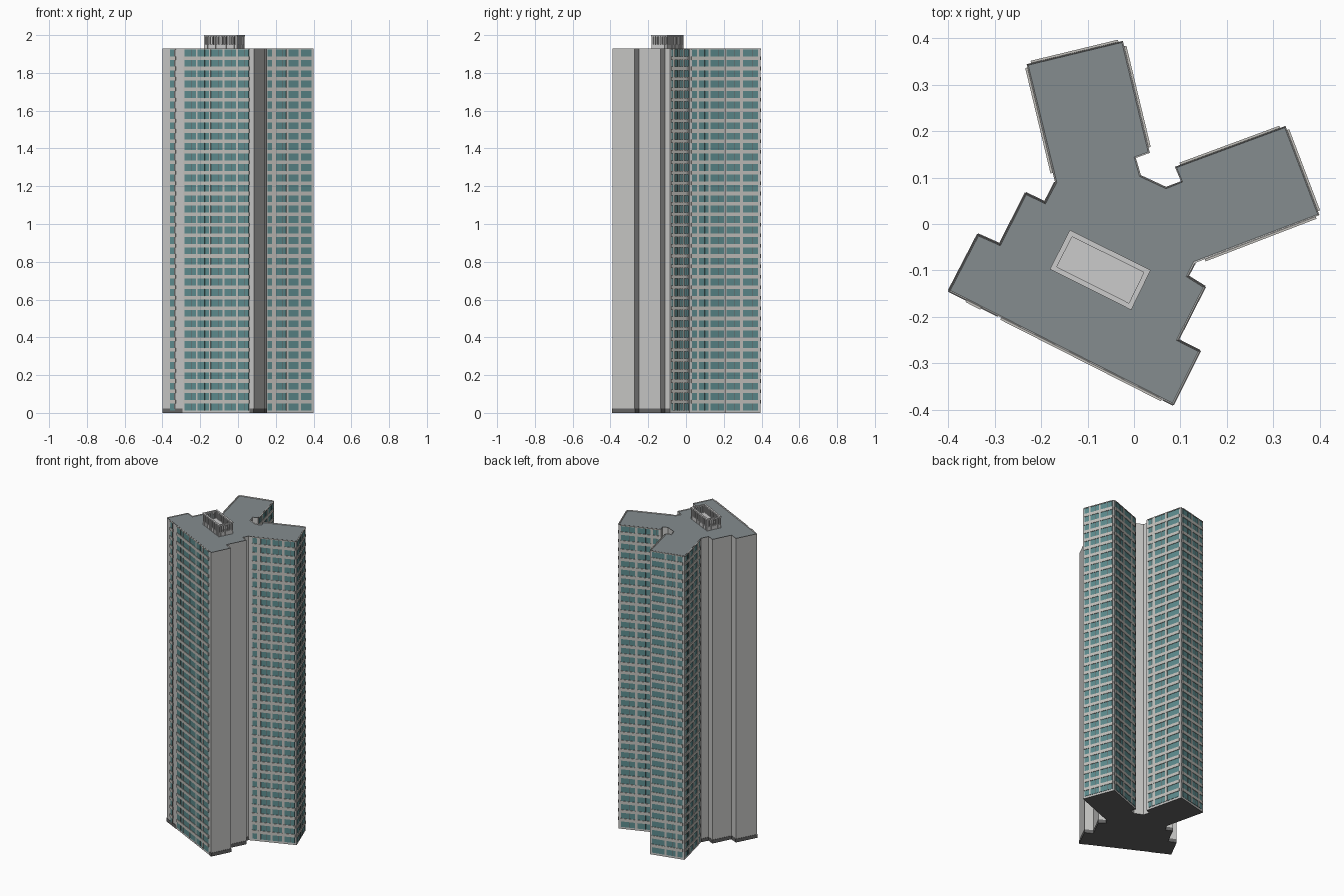
import bpy, bmesh
from mathutils import Vector, Matrix

if "Cube" in bpy.data.objects:
    bpy.data.objects.remove(bpy.data.objects["Cube"])

TOP = 1.93          # roof height
ROWS = 35           # storeys
PITCH = TOP / ROWS

# Clockwise footprint of the three-winged tower
PLAN = [(-.231, .344), (-.024, .394), (.034, .153), (.004, .142), (.015, .105), (.069, .08),
        (.101, .092), (.088, .123), (.326, .211), (.399, .019), (.131, -.084), (.116, -.112),
        (.153, -.135), (.095, -.249), (.142, -.273), (.084, -.389), (-.399, -.144),
        (-.336, -.022), (-.289, -.043), (-.233, .067), (-.192, .047), (-.170, .090)]
N = len(PLAN)


def material(name, rgb):
    m = bpy.data.materials.new(name)
    m.diffuse_color = (*rgb, 1)
    m.use_nodes = True
    m.node_tree.nodes["Principled BSDF"].inputs["Base Color"].default_value = m.diffuse_color
    return m


WALL = material("wall grey", (.57, .57, .56))
BAND = material("warm band grey", (.54, .53, .50))
ROOF = material("roof grey", (.235, .265, .275))
GLASS = material("teal glass", (.11, .26, .27))
DARK = material("dark grey", (.13, .13, .13))
LIGHT = material("light grey", (.6, .6, .6))


def finish(bm, name, mats):
    me = bpy.data.meshes.new(name)
    bm.to_mesh(me)
    bm.free()
    for m in mats:
        me.materials.append(m)
    ob = bpy.data.objects.new(name, me)
    bpy.context.collection.objects.link(ob)
    return ob


def box(bm, origin, along, out, s, d, z):
    """Box spanning s along a direction, d outward and z upward."""
    m = Matrix(((along.x, out.x, 0, origin.x + along.x * sum(s) / 2 + out.x * sum(d) / 2),
                (along.y, out.y, 0, origin.y + along.y * sum(s) / 2 + out.y * sum(d) / 2),
                (0, 0, 1, sum(z) / 2), (0, 0, 0, 1)))
    size = Matrix.Diagonal((s[1] - s[0], d[1] - d[0], z[1] - z[0], 1))
    geo = bmesh.ops.create_cube(bm, size=1, matrix=m @ size)
    if m.determinant() < 0:
        bmesh.ops.reverse_faces(bm, faces=list({f for v in geo['verts'] for f in v.link_faces}))


def wall(i):
    a, b = Vector(PLAN[i]), Vector(PLAN[(i + 1) % N])
    along = (b - a).normalized()
    return a, along, Vector((-along.y, along.x)), (b - a).length


# Tower body with a slim parapet around the sunken roof
bm = bmesh.new()
base = bm.faces.new([bm.verts.new((x, y, 0)) for x, y in PLAN])
ext = bmesh.ops.extrude_face_region(bm, geom=[base], use_keep_orig=True)
bmesh.ops.translate(bm, vec=(0, 0, TOP), verts=[g for g in ext['geom'] if isinstance(g, bmesh.types.BMVert)])
bmesh.ops.recalc_face_normals(bm, faces=bm.faces)
top = next(f for f in bm.faces if f.normal.z > .9)
bmesh.ops.inset_region(bm, faces=[top], thickness=.004, depth=0)
bmesh.ops.translate(bm, vec=(0, 0, -.004), verts=list(top.verts))
top.material_index = 1
for f in bm.faces:
    if f.normal.z < -.9:
        f.material_index = 2
finish(bm, "tower_body", [WALL, ROOF, DARK])

# Window columns as fractions of each wall, measured from its inner end
SIDE = [(.09, .18), (.26, .46), (.50, .70), (.75, .96)]
NOTCH = [(.06, .19), (.25, .55), (.61, .94)]
END = [(.06, .2), (.25, .52), (.57, .94)]
FRONT = [(.085, .14), (.24, .37), (.385, .51), (.53, .66), (.68, .81), (.83, .945)]


def flip(cols):
    return [(1 - b, 1 - a) for a, b in reversed(cols)]


FACADES = {0: END, 1: flip(NOTCH), 7: NOTCH, 8: flip(END), 9: flip(SIDE), 15: flip(FRONT), 21: SIDE}

glass, bands, mullions = bmesh.new(), bmesh.new(), bmesh.new()
for i, cols in FACADES.items():
    o, u, n, L = wall(i)
    groups = [cols] if i != 15 else [cols[:-1], cols[-1:]]
    for r in range(ROWS):
        z0 = r * PITCH + .013
        z1 = z0 + .036
        # floor bands between the windows
        for g in groups:
            box(bands, o, u, n, (g[0][0] * L - .003, g[-1][1] * L + .003), (-.001, .005),
                (z1, min(z1 + PITCH - .036, TOP - .001)))
        for a, b in cols:
            box(glass, o, u, n, (a * L, b * L), (-.001, .002), (z0, z1))
            # one slim bar in each wide window
            if (b - a) * L > .03:
                c = (a + (b - a) * .38) * L
                box(mullions, o, u, n, (c - .001, c + .001), (.001, .003), (z0, z1))
    # upright piers between window columns
    for (a, b), (c, d) in zip(cols, cols[1:]):
        if (c - b) * L < .04:
            box(bands, o, u, n, (b * L, c * L), (-.001, .0045), (.013, TOP - .002))
finish(glass, "windows", [GLASS])
finish(bands, "facade_bands", [BAND])
finish(mullions, "window_bars", [DARK])

# Dark shadow joint beside the narrow front windows
bm = bmesh.new()
o, u, n, L = wall(15)
box(bm, o, u, n, (.858 * L, .872 * L), (-.001, .003), (.02, TOP - .005))
finish(bm, "front_joint", [DARK])

# Dark plinth along the plain walls
bm = bmesh.new()
for i in range(10, 21):
    o, u, n, L = wall(i)
    spans = [(0, L)] if i != 15 else [(0, .045 * L), (.78 * L, L)]
    for s in spans:
        box(bm, o, u, n, s, (-.002, .002), (0, .022))
finish(bm, "plinth", [DARK])

# Rooftop enclosure: floor slab, louvre posts and top rail
corners = [Vector(p) for p in ((-.138, -.013), (.036, -.099), (-.006, -.185), (-.181, -.097))]
slab, posts, rail = bmesh.new(), bmesh.new(), bmesh.new()
u = (corners[1] - corners[0]).normalized()
n = Vector((-u.y, u.x))
W, D = (corners[1] - corners[0]).length, (corners[3] - corners[0]).length
box(slab, corners[0], u, n, (.002, W - .002), (-D + .002, -.002), (TOP - .004, TOP + .02))
for k in range(4):
    a, b = corners[k], corners[(k + 1) % 4]
    d = (b - a).normalized()
    out = Vector((-d.y, d.x))
    L = (b - a).length
    box(rail, a, d, out, (0, L), (-.011, 0), (1.992, 2.0))
    count = round(L / .016)
    for j in range(count):
        s = .004 + (L - .008) * j / count
        box(posts, a, d, out, (s - .003, s + .004), (-.010, -.001), (TOP - .004, 1.993))
finish(slab, "enclosure_floor", [LIGHT])
finish(posts, "enclosure_posts", [LIGHT])
finish(rail, "enclosure_rail", [LIGHT])
